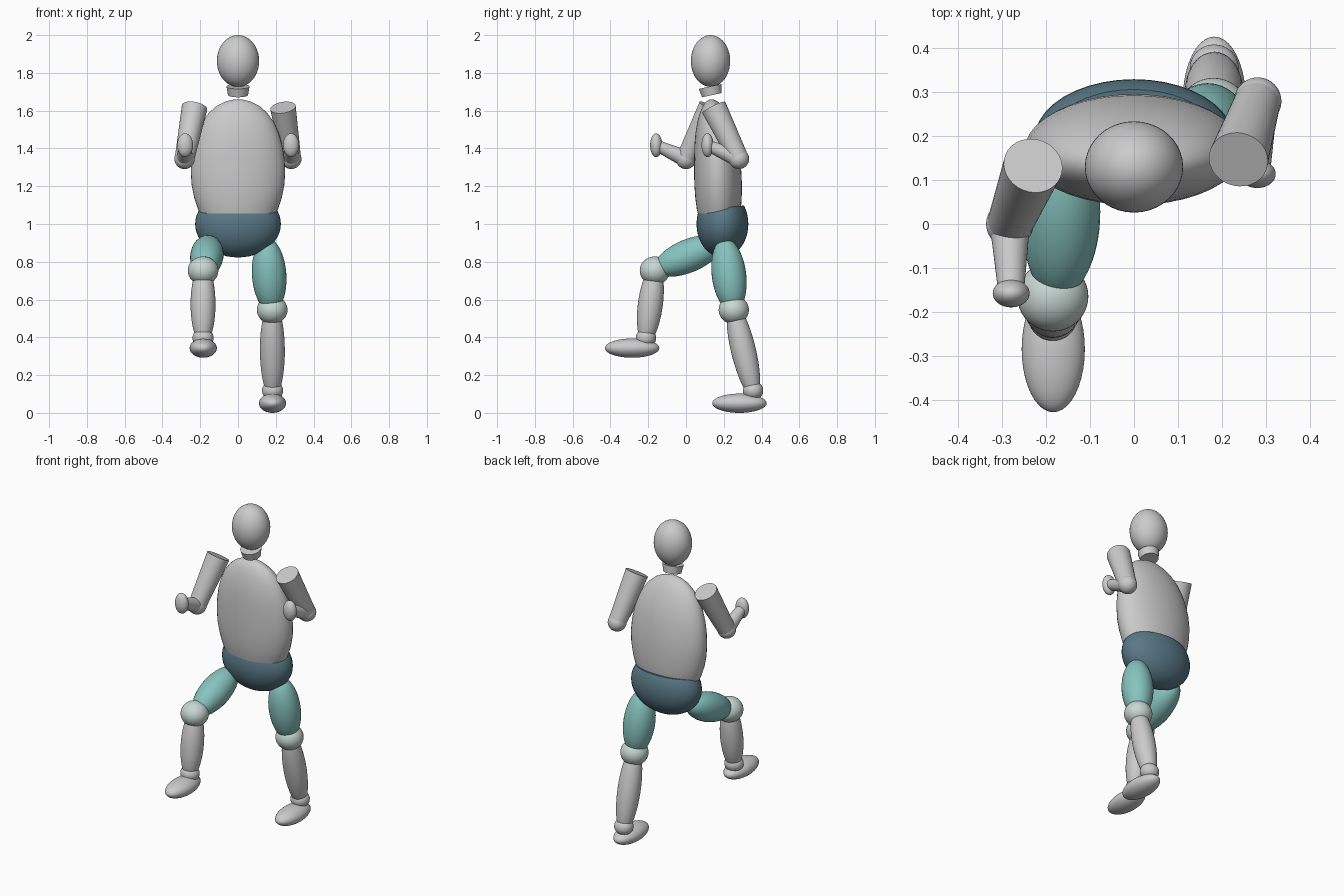
import bpy, bmesh, math
from mathutils import Vector, Matrix

if "Cube" in bpy.data.objects:
    bpy.data.objects.remove(bpy.data.objects["Cube"])


def material(name, rgb):
    m = bpy.data.materials.new(name)
    m.diffuse_color = (*rgb, 1)
    m.use_nodes = True
    m.node_tree.nodes["Principled BSDF"].inputs["Base Color"].default_value = m.diffuse_color
    return m


SLATE = material("slate", (0.10, 0.19, 0.24))
TEAL = material("teal", (0.24, 0.55, 0.52))
PALE = material("pale", (0.58, 0.68, 0.65))


def finish(name, bm, matrix=None, mat=None):
    if matrix is not None:
        bm.transform(matrix)
    bmesh.ops.recalc_face_normals(bm, faces=bm.faces)
    me = bpy.data.meshes.new(name)
    bm.to_mesh(me)
    bm.free()
    ob = bpy.data.objects.new(name, me)
    bpy.context.collection.objects.link(ob)
    if mat:
        me.materials.append(mat)
    bpy.ops.object.select_all(action='DESELECT')
    ob.select_set(True)
    bpy.context.view_layer.objects.active = ob
    bpy.ops.object.shade_smooth_by_angle(angle=math.radians(40))
    return ob


def aim(a, b):
    """Frame centred between two points with local z along them."""
    a, b = Vector(a), Vector(b)
    turn = Vector((0, 0, 1)).rotation_difference(b - a).to_matrix().to_4x4()
    return Matrix.Translation((a + b) / 2) @ turn, (b - a).length


def ellipsoid(name, loc, radii, mat=None, cut=None):
    bm = bmesh.new()
    bmesh.ops.create_uvsphere(bm, u_segments=40, v_segments=24, radius=1)
    bm.transform(Matrix.Translation(loc) @ Matrix.Diagonal((*radii, 1)))
    if cut:
        geom = bm.verts[:] + bm.edges[:] + bm.faces[:]
        bmesh.ops.bisect_plane(bm, geom=geom, plane_co=cut[0], plane_no=cut[1],
                               clear_outer=True)
        bmesh.ops.holes_fill(bm, edges=[e for e in bm.edges if e.is_boundary])
    return finish(name, bm, None, mat)


def muscle(name, a, b, r, mat=None):
    """Ellipsoid stretched from tip a to tip b."""
    frame, length = aim(a, b)
    bm = bmesh.new()
    bmesh.ops.create_uvsphere(bm, u_segments=32, v_segments=24, radius=1)
    return finish(name, bm, frame @ Matrix.Diagonal((r, r, length / 2, 1)), mat)


def taper(name, a, b, ra, rb):
    frame, length = aim(a, b)
    bm = bmesh.new()
    bmesh.ops.create_cone(bm, cap_ends=True, segments=32, radius1=ra,
                          radius2=rb, depth=length)
    return finish(name, bm, frame)


def loft(name, rings, n=40):
    """Stack of ellipses: z, centre y, half width, half depth."""
    bm = bmesh.new()
    loops = [[bm.verts.new((rx * math.cos(t), cy + ry * math.sin(t), z))
              for t in (2 * math.pi * i / n for i in range(n))]
             for z, cy, rx, ry in rings]
    for lo, hi in zip(loops, loops[1:]):
        for i in range(n):
            j = (i + 1) % n
            bm.faces.new((lo[i], lo[j], hi[j], hi[i]))
    bm.faces.new(loops[0])
    bm.faces.new(loops[-1])
    return finish(name, bm)


# Head and tilted neck
ellipsoid("head", (0, 0.13, 1.863), (0.112, 0.104, 0.137))
taper("neck", (0, 0.137, 1.682), (0, 0.127, 1.728), 0.053, 0.061)

# Torso, leaning slightly forward
loft("torso", [
    (1.00, 0.176, 0.175, 0.100), (1.08, 0.174, 0.212, 0.117),
    (1.14, 0.172, 0.232, 0.123), (1.21, 0.170, 0.246, 0.126),
    (1.28, 0.168, 0.250, 0.125), (1.35, 0.164, 0.246, 0.121),
    (1.42, 0.159, 0.234, 0.114), (1.48, 0.154, 0.216, 0.104),
    (1.54, 0.148, 0.190, 0.088), (1.59, 0.143, 0.153, 0.069),
    (1.625, 0.139, 0.113, 0.050), (1.647, 0.137, 0.070, 0.032),
    (1.657, 0.136, 0.034, 0.016), (1.66, 0.135, 0.008, 0.004)])

# Pelvis with a sloping cut at the waist
ellipsoid("pelvis", (0, 0.193, 1.0), (0.227, 0.137, 0.177), SLATE,
          cut=((0, 0.18, 1.083), (0, -0.12, 1)))

# Legs: thigh tips, knee, ankle, foot
legs = {
    "forward_leg": dict(thigh=((-0.155, 0.19, 0.905), (-0.175, -0.165, 0.757)),
                        r=0.088, knee=(-0.185, -0.165, 0.753),
                        ankle=(-0.185, -0.212, 0.397), foot=(-0.184, -0.285, 0.343)),
    "rear_leg": dict(thigh=((0.152, 0.203, 0.925), (0.178, 0.252, 0.535)),
                     r=0.091, knee=(0.181, 0.253, 0.545),
                     ankle=(0.183, 0.355, 0.118), foot=(0.183, 0.283, 0.051)),
}
for name, p in legs.items():
    muscle(name + "_thigh", *p["thigh"], p["r"], TEAL)
    ellipsoid(name + "_knee", p["knee"], (0.081, 0.08, 0.075), PALE)
    knee, ankle = Vector(p["knee"]), Vector(p["ankle"])
    extra = (ankle - knee) * 0.1
    muscle(name + "_shin", knee - extra, ankle + extra, 0.066)
    ellipsoid(name + "_ankle", ankle, (0.056, 0.054, 0.05))
    ellipsoid(name + "_foot", p["foot"], (0.072, 0.144, 0.051))

# Arms: shoulder, elbow, hand
arms = {
    "forward_arm": ((-0.23, 0.133, 1.617), (-0.283, 0.0, 1.345), (-0.28, -0.158, 1.417)),
    "rear_arm": ((0.238, 0.147, 1.617), (0.282, 0.28, 1.345), (0.281, 0.114, 1.417)),
}
for name, (shoulder, elbow, hand) in arms.items():
    taper(name + "_upper", elbow, shoulder, 0.052, 0.068)
    ellipsoid(name + "_elbow", elbow, (0.054, 0.054, 0.054))
    taper(name + "_lower", elbow, hand, 0.046, 0.029)
    ellipsoid(name + "_hand", hand, (0.042, 0.032, 0.063))
